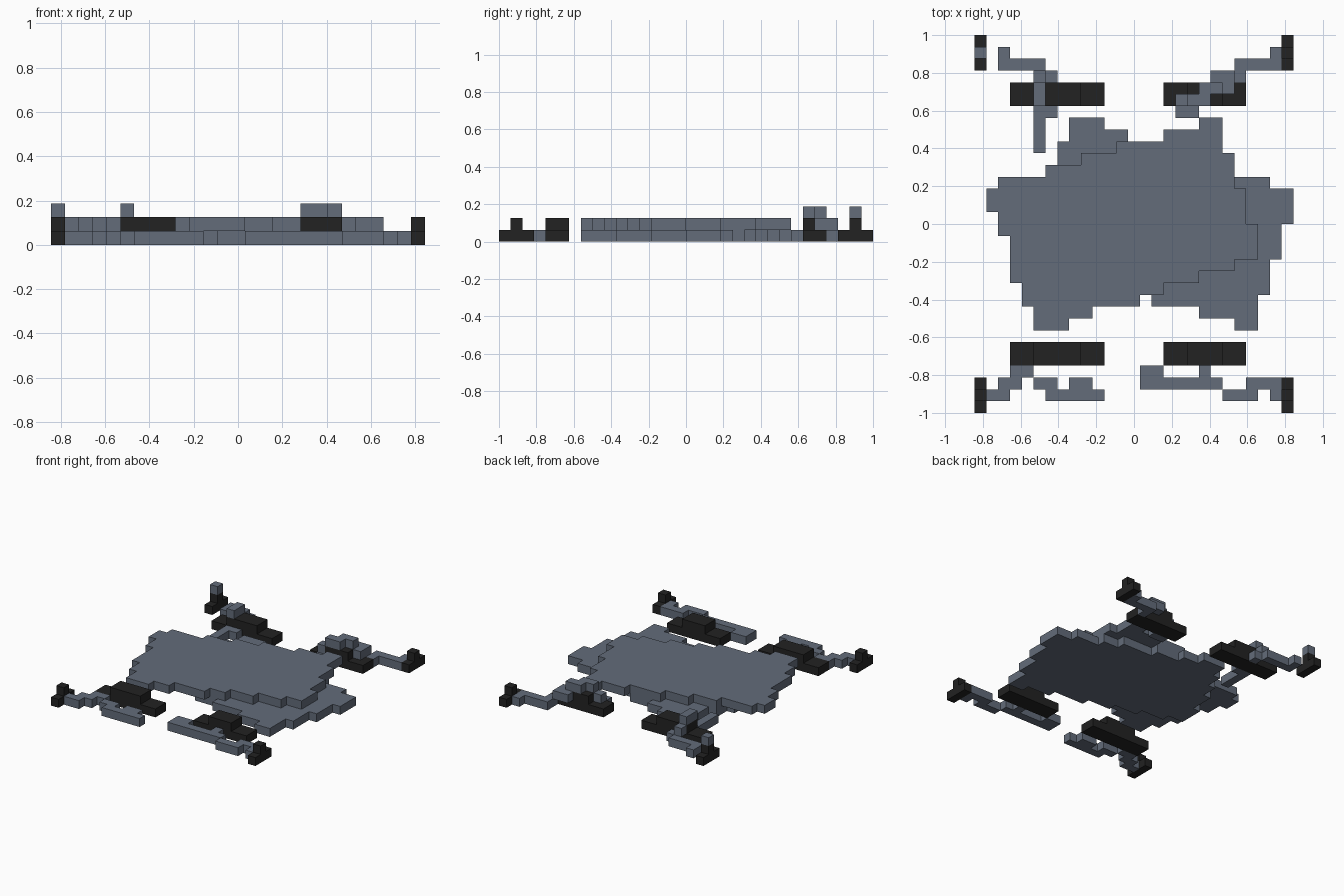
import bpy, bmesh
from mathutils import Vector

cube = bpy.data.objects.get("Cube")
if cube:
    bpy.data.objects.remove(cube, do_unlink=True)

U = 0.0625                           # edge of one block
ORIGIN = Vector((-13.5, -16, 0))     # grid corner, in blocks


def material(name, rgb):
    m = bpy.data.materials.new(name)
    m.use_nodes = True
    c = (*rgb, 1)
    m.diffuse_color = c
    bsdf = m.node_tree.nodes["Principled BSDF"]
    bsdf.inputs["Base Color"].default_value = c
    bsdf.inputs["Roughness"].default_value = 0.9
    return m


SLATE = material("slate grey", (0.125, 0.150, 0.195))
BLACK = material("soft black", (0.016, 0.016, 0.016))

# Corner order of the unit square, counter-clockwise about each axis
SQUARE = ((0, 0), (1, 0), (1, 1), (0, 1))


def block_part(name, mat, boxes):
    """Outer skin of a union of block boxes (x0, x1, y0, y1, z0, z1)."""
    cells = {(x, y, z) for a, b, c, d, e, f in boxes
             for x in range(a, b) for y in range(c, d) for z in range(e, f)}
    bm = bmesh.new()
    for cell in cells:
        for axis in range(3):
            for side in (0, 1):
                near = list(cell)
                near[axis] += 2 * side - 1
                if tuple(near) in cells:
                    continue
                verts = []
                for s, t in SQUARE if side else SQUARE[::-1]:
                    p = Vector(cell)
                    p[axis] += side
                    p[(axis + 1) % 3] += s
                    p[(axis + 2) % 3] += t
                    verts.append(bm.verts.new((p + ORIGIN) * U))
                bm.faces.new(verts)
    bmesh.ops.remove_doubles(bm, verts=bm.verts, dist=U * 0.01)
    bmesh.ops.dissolve_limit(bm, angle_limit=0.01, verts=bm.verts, edges=bm.edges)
    me = bpy.data.meshes.new(name)
    bm.to_mesh(me)
    bm.free()
    me.materials.append(mat)
    ob = bpy.data.objects.new(name, me)
    bpy.context.collection.objects.link(ob)
    return ob


def rows(first, z, spans):
    """One-block-deep rows running back from row 'first'."""
    return [(a, b, first + i, first + i + 1, z, z + 1)
            for i, (a, b) in enumerate(spans)]


# Body: two crossed stepped slabs
block_part("lower_body", SLATE, rows(7, 0, [
    (22, 24), (19, 24), (15, 24), (12, 25), (9, 25), (6, 25), (4, 26), (4, 26), (4, 26),
    (5, 27), (5, 27), (5, 27), (6, 25), (6, 22), (7, 20), (7, 16), (8, 13), (8, 11)]))
block_part("upper_body", SLATE, rows(7, 1, [
    (5, 8), (5, 10), (4, 14), (4, 16), (3, 19), (3, 22), (3, 24), (3, 24), (2, 24),
    (2, 23), (1, 23), (1, 23), (2, 22), (6, 22), (9, 22), (12, 21), (16, 21), (19, 21)]))

# Stepped black pads in front of and behind the body
for end, y in (("front", 4), ("back", 26)):
    block_part(end + "_right_pad", BLACK, [(3, 11, y, y + 2, 0, 1), (5, 9, y, y + 2, 1, 2)])
    block_part(end + "_left_pad", BLACK, [(16, 23, y, y + 2, 0, 1), (18, 21, y, y + 2, 1, 2)])

# Black corner feet with a raised middle block
for end, y in (("front", 0), ("back", 29)):
    for side, x in (("right", 0), ("left", 26)):
        block_part(f"{end}_{side}_foot", BLACK,
                   [(x, x + 1, y, y + 3, 0, 1), (x, x + 1, y + 1, y + 2, 1, 2)])
block_part("back_right_foot_cap", SLATE, [(0, 1, 30, 31, 2, 3)])

# Thin jointed legs
block_part("front_right_leg", SLATE, [
    (3, 5, 3, 4, 0, 1), (2, 4, 2, 3, 0, 1), (1, 3, 1, 2, 0, 1),
    (5, 7, 2, 3, 0, 1), (6, 11, 1, 2, 0, 1), (8, 10, 2, 3, 0, 1)])
block_part("front_left_leg", SLATE, [
    (14, 16, 3, 4, 0, 1), (14, 21, 2, 3, 0, 1), (19, 20, 3, 4, 0, 1),
    (21, 24, 1, 2, 0, 1), (23, 26, 2, 3, 0, 1), (25, 26, 1, 2, 0, 1)])
block_part("back_right_leg", SLATE, [
    (5, 6, 22, 26, 0, 1), (6, 7, 25, 26, 0, 1), (5, 6, 26, 28, 2, 3),
    (5, 6, 28, 29, 1, 2), (6, 7, 28, 29, 0, 1), (3, 6, 29, 30, 0, 1), (2, 3, 29, 31, 0, 1)])
block_part("back_left_leg", SLATE, [
    (17, 19, 25, 26, 0, 1), (17, 18, 26, 27, 1, 2), (18, 20, 26, 27, 2, 3),
    (19, 21, 27, 28, 2, 3), (21, 22, 27, 28, 1, 2), (20, 22, 28, 29, 1, 2),
    (22, 23, 28, 29, 0, 1), (22, 26, 29, 30, 0, 1), (25, 26, 30, 31, 0, 1)])
